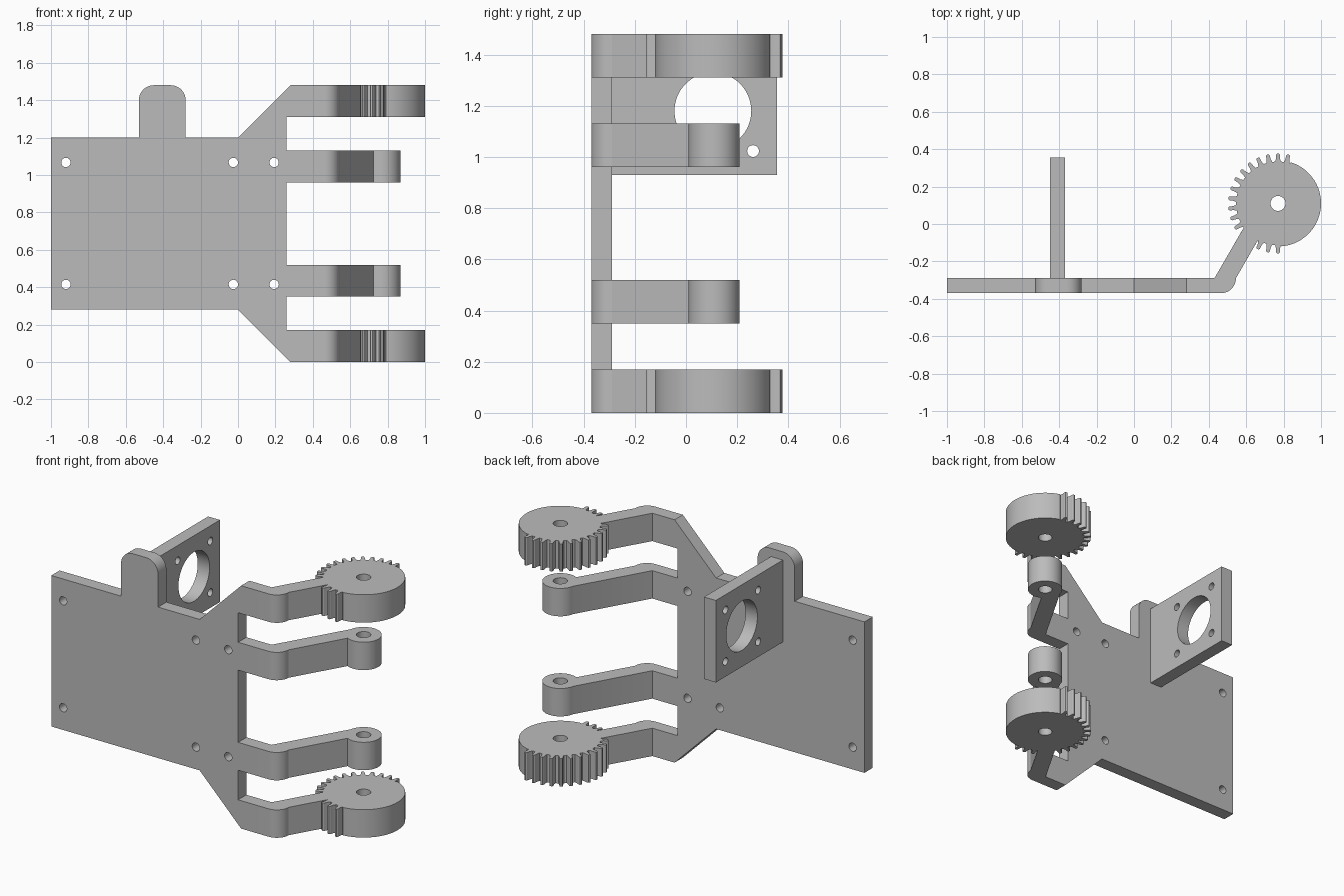
import bpy, bmesh
from math import radians, degrees, cos, sin, asin
from mathutils import Matrix

old = bpy.data.objects.get("Cube")
if old:
    bpy.data.objects.remove(old, do_unlink=True)

grey = bpy.data.materials.new("plain grey")
grey.use_nodes = True
GREY = (0.5, 0.5, 0.5, 1)
grey.diffuse_color = GREY
grey.node_tree.nodes["Principled BSDF"].inputs["Base Color"].default_value = GREY

# Profile planes: axes of each drawing plane
FLAT = Matrix.Identity(4)
FRONT = Matrix.Rotation(radians(90), 4, "X")
SIDE = Matrix(((0, 0, 1, 0), (1, 0, 0, 0), (0, 1, 0, 0), (0, 0, 0, 1)))


def arc(cx, cy, r, start, end, steps):
    angles = [radians(start + (end - start) * i / steps) for i in range(steps + 1)]
    return [(cx + r * cos(a), cy + r * sin(a)) for a in angles]


def hole(cx, cy, r, steps=32):
    return arc(cx, cy, r, 0, 360, steps)[:-1]


def extrude_profile(name, loops, plane, low, high):
    """Fill an outline with holes and extrude it between two depths."""
    curve = bpy.data.curves.new(name, "CURVE")
    curve.dimensions = "2D"
    curve.fill_mode = "BOTH"
    curve.extrude = (high - low) / 2
    for loop in loops:
        spline = curve.splines.new("POLY")
        spline.points.add(len(loop) - 1)
        for point, (x, y) in zip(spline.points, loop):
            point.co = (x, y, 0, 1)
        spline.use_cyclic_u = True
    temp = bpy.data.objects.new(name + " profile", curve)
    bpy.context.collection.objects.link(temp)
    depsgraph = bpy.context.evaluated_depsgraph_get()
    mesh = bpy.data.meshes.new_from_object(temp.evaluated_get(depsgraph))
    bpy.data.objects.remove(temp, do_unlink=True)
    bpy.data.curves.remove(curve)
    bm = bmesh.new()
    bm.from_mesh(mesh)
    bmesh.ops.remove_doubles(bm, verts=bm.verts, dist=0.0001)
    bmesh.ops.recalc_face_normals(bm, faces=bm.faces)
    bm.transform(plane @ Matrix.Translation((0, 0, (low + high) / 2)))
    bm.to_mesh(mesh)
    bm.free()
    mesh.name = name
    mesh.materials.clear()
    mesh.materials.append(grey)
    mesh.shade_smooth()
    mesh.set_sharp_from_angle(angle=radians(25))
    obj = bpy.data.objects.new(name, mesh)
    bpy.context.collection.objects.link(obj)
    return obj


# Main plate with rounded tab, flared right side and screw holes
BACK, FACE = -0.29, -0.37
TOP = 1.48
outline = [(-1, 0.28), (0, 0.28), (0.28, 0), (0.28, 0.17), (0.26, 0.17),
           (0.26, 1.31), (0.28, 1.31), (0.28, TOP), (0, 1.2), (-0.28, 1.2)]
outline += arc(-0.36, TOP - 0.08, 0.08, 0, 90, 10)
outline += arc(-0.45, TOP - 0.08, 0.08, 90, 180, 10)
outline += [(-0.53, 1.2), (-1, 1.2)]
screws = [hole(x, z, 0.025, 24) for x in (-0.92, -0.025, 0.193) for z in (0.415, 1.067)]
extrude_profile("main_plate", [outline] + screws, FRONT, -BACK, -FACE)

# Motor bracket standing behind the tab
cy, cz, half = 0.105, 1.18, 0.25
bracket = [(BACK, cz - half), (cy + half, cz - half), (cy + half, cz + half), (BACK, cz + half)]
bolts = [hole(cy + sy * 0.157, cz + sz * 0.157, 0.023, 24) for sy in (-1, 1) for sz in (-1, 1)]
extrude_profile("motor_bracket", [bracket, hole(cy, cz, 0.15, 64)] + bolts, SIDE, -0.45, -0.37)

# Bent arms ending in a hub or a gear
HUB_X, HUB_Y = 0.77, 0.11
ARM_ANGLE = 240


def arm_outline(start_x, end_profile):
    bend = arc(0.465, BACK, 0.08, -90, 0, 12)
    return [(start_x, FACE)] + bend + end_profile + [(0.43, BACK), (start_x, BACK)]


def joint_angles(r):
    """Angles where the arm's outer and inner walls meet a round end."""
    outer = ARM_ANGLE + degrees(asin(0.005 / r))
    inner = ARM_ANGLE + 360 - degrees(asin(0.094 / r))
    return outer, inner


def hub_profile(r):
    start, end = joint_angles(r)
    return arc(HUB_X, HUB_Y, r, start, end, 40)


def gear_profile(root, tip, pitch=12):
    start, end = joint_angles(root)
    points = arc(HUB_X, HUB_Y, root, start, start, 1)[:1]

    def tooth(angle):
        for offset, r in ((-4, root), (-2.6, root + 0.016), (-2.2, tip - 0.006),
                          (-1.2, tip), (1.2, tip), (2.2, tip - 0.006),
                          (2.6, root + 0.016), (4, root)):
            a = radians(angle + offset)
            points.append((HUB_X + r * cos(a), HUB_Y + r * sin(a)))

    for i in range(3):
        tooth(246 + i * pitch)
    points.extend(arc(HUB_X, HUB_Y, 0.23, 275, 432, 48))
    for i in range(12):
        tooth(438 + i * pitch)
    points.extend(arc(HUB_X, HUB_Y, root, end, end, 1)[:1])
    return points


bore = hole(HUB_X, HUB_Y, 0.04)
gear_arm = arm_outline(0.28, gear_profile(0.224, 0.267))
hub_arm = arm_outline(0.26, hub_profile(0.1))
for name, shape, base in (("lower_gear_arm", gear_arm, 0), ("lower_hub_arm", hub_arm, 0.35),
                          ("upper_hub_arm", hub_arm, 0.96), ("upper_gear_arm", gear_arm, 1.31)):
    extrude_profile(name, [shape, bore], FLAT, base, base + 0.17)
